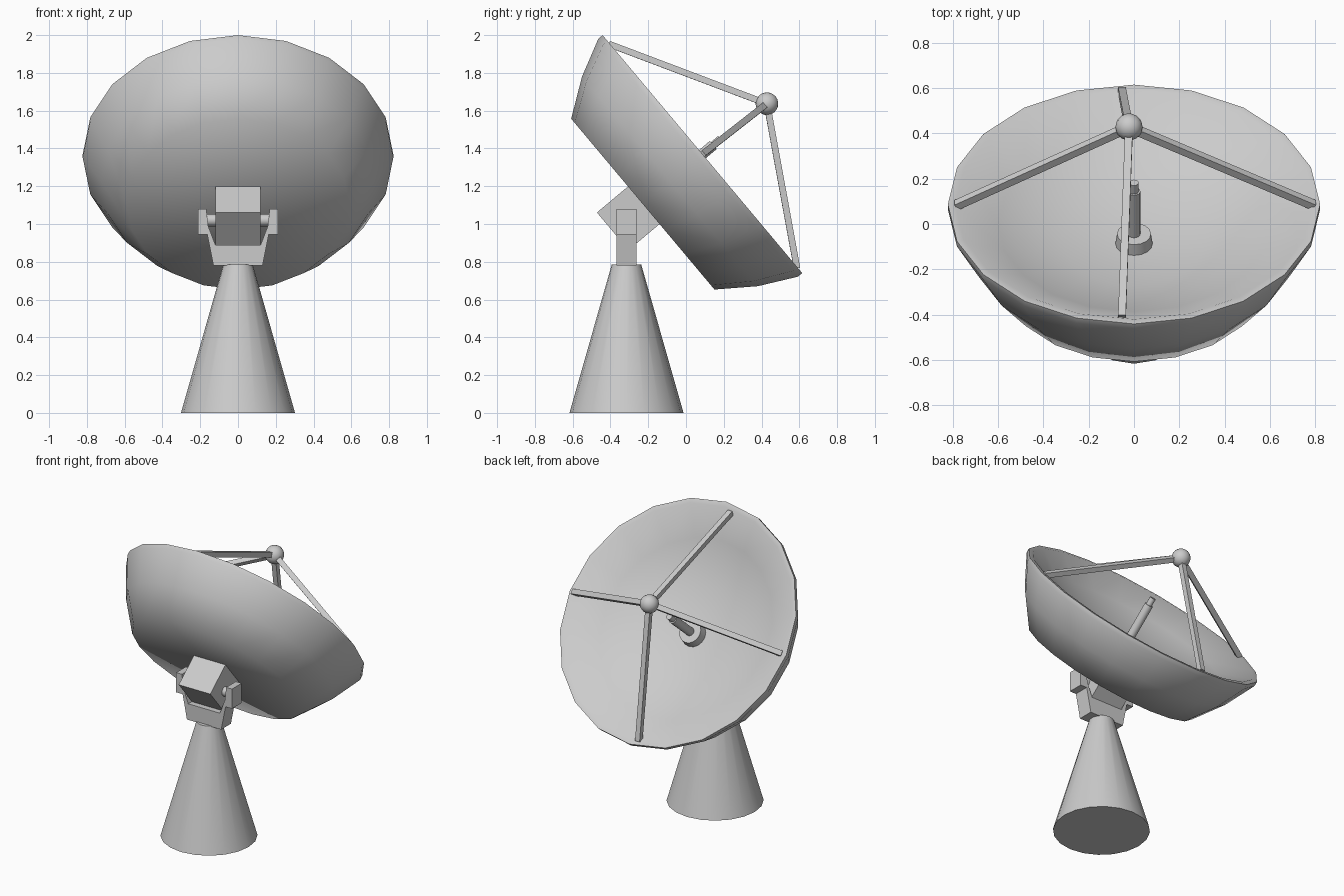
import bpy, bmesh, math
from mathutils import Matrix, Vector

if "Cube" in bpy.data.objects:
    bpy.data.objects.remove(bpy.data.objects["Cube"])

# Dish frame: local z is the pointing axis, origin at the rim centre
DISH = Matrix.Translation((0, 0.087, 1.37)) @ Matrix.Rotation(math.radians(-50), 4, 'X')


def finish(bm, name, matrix=Matrix(), smooth=None):
    bmesh.ops.recalc_face_normals(bm, faces=bm.faces)
    me = bpy.data.meshes.new(name)
    bm.to_mesh(me)
    bm.free()
    ob = bpy.data.objects.new(name, me)
    bpy.context.collection.objects.link(ob)
    ob.matrix_world = matrix
    if smooth:
        bpy.ops.object.select_all(action='DESELECT')
        bpy.context.view_layer.objects.active = ob
        ob.select_set(True)
        bpy.ops.object.shade_smooth_by_angle(angle=math.radians(smooth))
    return ob


def lathe(name, profile, sides, matrix=Matrix(), smooth=40):
    """Revolve (radius, height) points; radius 0 makes a pole."""
    bm = bmesh.new()
    rings = []
    for r, h in profile:
        if r == 0:
            rings.append([bm.verts.new((0, 0, h))] * sides)
        else:
            rings.append([bm.verts.new((r * math.cos(2 * math.pi * i / sides),
                                        r * math.sin(2 * math.pi * i / sides), h))
                          for i in range(sides)])
    for a, b in zip(rings, rings[1:]):
        for i in range(sides):
            j = (i + 1) % sides
            quad = list(dict.fromkeys((a[i], a[j], b[j], b[i])))
            bm.faces.new(quad)
    for (r, h), ring in ((profile[0], rings[0]), (profile[-1], rings[-1])):
        if r > 0:
            bm.faces.new(ring)
    return finish(bm, name, matrix, smooth)


def box(name, size, matrix):
    bm = bmesh.new()
    bmesh.ops.create_cube(bm, size=1)
    bmesh.ops.scale(bm, vec=size, verts=bm.verts)
    return finish(bm, name, matrix)


def bar(name, a, b, width):
    """Square bar between two points of the dish frame."""
    a, b = Vector(a), Vector(b)
    d = b - a
    rot = d.to_track_quat('Z', 'Y').to_matrix().to_4x4()
    return box(name, (width, width, d.length),
               DISH @ Matrix.Translation((a + b) / 2) @ rot)


# Conical pedestal
lathe("pedestal", [(0.302, 0), (0.078, 0.785)], 20,
      Matrix.Translation((0, -0.315, 0)))

# Yoke: mirrored outline extruded along y
half = [(0.13, 0.78), (0.163, 0.945), (0.212, 0.945), (0.212, 1.08),
        (0.168, 1.08), (0.158, 0.99), (0.12, 0.89)]
outline = half + [(-x, z) for x, z in reversed(half)]
bm = bmesh.new()
face = bm.faces.new([bm.verts.new((x, -0.368, z)) for x, z in outline])
ext = bmesh.ops.extrude_face_region(bm, geom=[face])
bmesh.ops.translate(bm, vec=(0, 0.105, 0),
                    verts=[v for v in ext["geom"] if isinstance(v, bmesh.types.BMVert)])
finish(bm, "yoke")

# Tilting block and its pivot pin
box("tilt_block", (0.24, 0.26, 0.23),
    Matrix.Translation((0, -0.300, 1.035)) @ Matrix.Rotation(math.radians(-50), 4, 'X'))
lathe("pivot_pin", [(0.032, -0.175), (0.032, 0.175)], 12,
      Matrix.Translation((0, -0.315, 1.02)) @ Matrix.Rotation(math.pi / 2, 4, 'Y'))

# Reflector: flat back, flared wall, rim band, concave inner bowl
lathe("dish", [(0, -0.412), (0.59, -0.412), (0.724, -0.225), (0.822, -0.03), (0.822, 0),
               (0.79, 0), (0.6, -0.115), (0.32, -0.2), (0, -0.235)], 20, DISH, 62)

# Feed horn at the bowl centre
lathe("feed_horn", [(0.085, -0.25), (0.075, -0.17), (0.028, -0.17), (0.028, 0.075),
                    (0.02, 0.075), (0.02, 0.125)], 16, DISH)

# Receiver ball on four struts
tip = (-0.022, 0.015, 0.433)
bm = bmesh.new()
bmesh.ops.create_uvsphere(bm, u_segments=16, v_segments=10, radius=0.06)
finish(bm, "receiver_ball", DISH @ Matrix.Translation(tip), 60)
feet = {"left": (-0.785, 0, -0.005), "right": (0.795, 0, -0.005),
        "upper": (-0.053, -0.765, -0.005), "lower": (-0.053, 0.785, -0.005)}
for side, foot in feet.items():
    bar("strut_" + side, foot, tip, 0.034)
